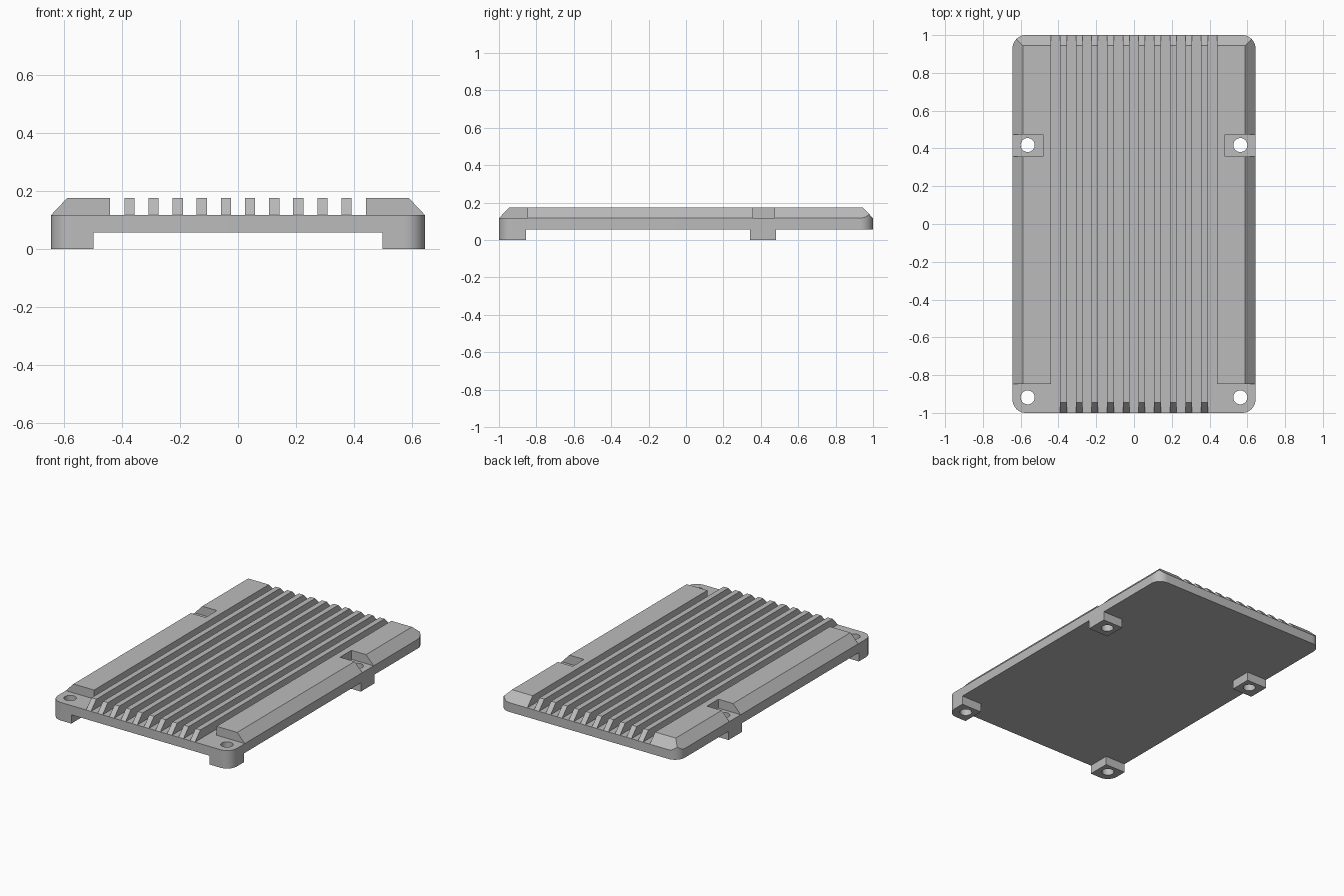
import bpy
import bmesh
import math
from mathutils import Matrix, Vector

cube = bpy.data.objects.get("Cube")
if cube:
    bpy.data.objects.remove(cube, do_unlink=True)

W, L = 0.643, 1.0                       # half width, half length
FLOOR, DECK, TOP = 0.057, 0.117, 0.175  # plate underside, plate top, rail top
CHAMFER, RADIUS = 0.055, 0.07

metal = bpy.data.materials.new("grey metal")
metal.use_nodes = True
colour = (0.5, 0.5, 0.5, 1)
metal.diffuse_color = colour
metal.node_tree.nodes["Principled BSDF"].inputs["Base Color"].default_value = colour


def finish(name, bm):
    bmesh.ops.recalc_face_normals(bm, faces=bm.faces)
    mesh = bpy.data.meshes.new(name)
    bm.to_mesh(mesh)
    bm.free()
    mesh.materials.append(metal)
    ob = bpy.data.objects.new(name, mesh)
    bpy.context.collection.objects.link(ob)
    return ob


def box(name, x, y, z):
    bm = bmesh.new()
    bmesh.ops.create_cube(bm, size=1)
    for v in bm.verts:
        v.co = Vector(r[0] if c < 0 else r[1] for c, r in zip(v.co, (x, y, z)))
    return finish(name, bm)


def rounded_slab(name, z0, z1):
    """Rectangular outline with round corners, extruded upwards."""
    bm = bmesh.new()
    ring = []
    for i, (sx, sy) in enumerate(((1, 1), (-1, 1), (-1, -1), (1, -1))):
        for k in range(11):
            a = math.pi / 2 * (i + k / 10)
            ring.append(bm.verts.new((sx * (W - RADIUS) + RADIUS * math.cos(a),
                                      sy * (L - RADIUS) + RADIUS * math.sin(a), z0)))
    face = bm.faces.new(ring)
    out = bmesh.ops.extrude_face_region(bm, geom=[face])
    verts = [g for g in out["geom"] if isinstance(g, bmesh.types.BMVert)]
    bmesh.ops.translate(bm, verts=verts, vec=(0, 0, z1 - z0))
    return finish(name, bm)


def boolean(ob, tool, operation):
    mod = ob.modifiers.new("cut", 'BOOLEAN')
    mod.operation, mod.solver, mod.object = operation, 'EXACT', tool
    bpy.context.view_layer.objects.active = ob
    bpy.ops.object.modifier_apply(modifier=mod.name)


def discard(ob):
    bpy.data.objects.remove(ob, do_unlink=True)


# Outer envelope: round corners with the upper edges bevelled all round
envelope = rounded_slab("envelope", -0.1, TOP + 0.1)
taper = box("taper", (-W, W), (-L, L), (DECK, TOP))
for v in taper.data.vertices:
    if v.co.z > DECK + 0.01:
        v.co.x *= (W - CHAMFER) / W
        v.co.y *= (L - CHAMFER) / L
boolean(taper, envelope, 'INTERSECT')

# Screw hole cutter
bm = bmesh.new()
HOLES = [(s * 0.563, y) for s in (-1, 1) for y in (-0.918, 0.418)]
for x, y in HOLES:
    bmesh.ops.create_cone(bm, cap_ends=True, segments=32, radius1=0.037, radius2=0.037,
                          depth=1, matrix=Matrix.Translation((x, y, 0)))
drill = finish("drill", bm)

# Base plate
plate = rounded_slab("base_plate", FLOOR, DECK)
boolean(plate, drill, 'DIFFERENCE')
smooth = [plate]

# Mounting feet and side rails, mirrored
for side, s in (("left", 1), ("right", -1)):
    for end, y in (("front", (-L, -0.855)), ("rear", (0.342, 0.481))):
        foot = box(f"{side}_{end}_foot", sorted((s * 0.497, s * W)), y, (0, FLOOR))
        boolean(foot, envelope, 'INTERSECT')
        boolean(foot, drill, 'DIFFERENCE')
        smooth.append(foot)

    rail = box(f"{side}_rail", sorted((s * 0.44, s * (W + 0.1))), (-0.848, L + 0.1),
               (DECK - 0.05, TOP + 0.05))
    boolean(rail, taper, 'INTERSECT')
    notch = box("notch", sorted((s * 0.483, s * (W + 0.2))), (0.357, 0.474),
                (DECK - 0.1, TOP + 0.1))
    boolean(rail, notch, 'DIFFERENCE')
    discard(notch)
    smooth.append(rail)

# Cooling fins with sloped ends
for i in range(10):
    x = (i - 4.5) * 0.083
    fin = box(f"fin_{i + 1}", (x - 0.0175, x + 0.0175), (-L, L), (DECK, TOP))
    for v in fin.data.vertices:
        if v.co.z > DECK + 0.01:
            v.co.y *= (L - CHAMFER) / L

for tool in (envelope, taper, drill):
    discard(tool)

# Smooth the round corners and hole walls, keep edges sharp
bpy.ops.object.select_all(action='DESELECT')
for ob in smooth:
    ob.select_set(True)
bpy.context.view_layer.objects.active = plate
bpy.ops.object.shade_smooth_by_angle(angle=math.radians(30))
